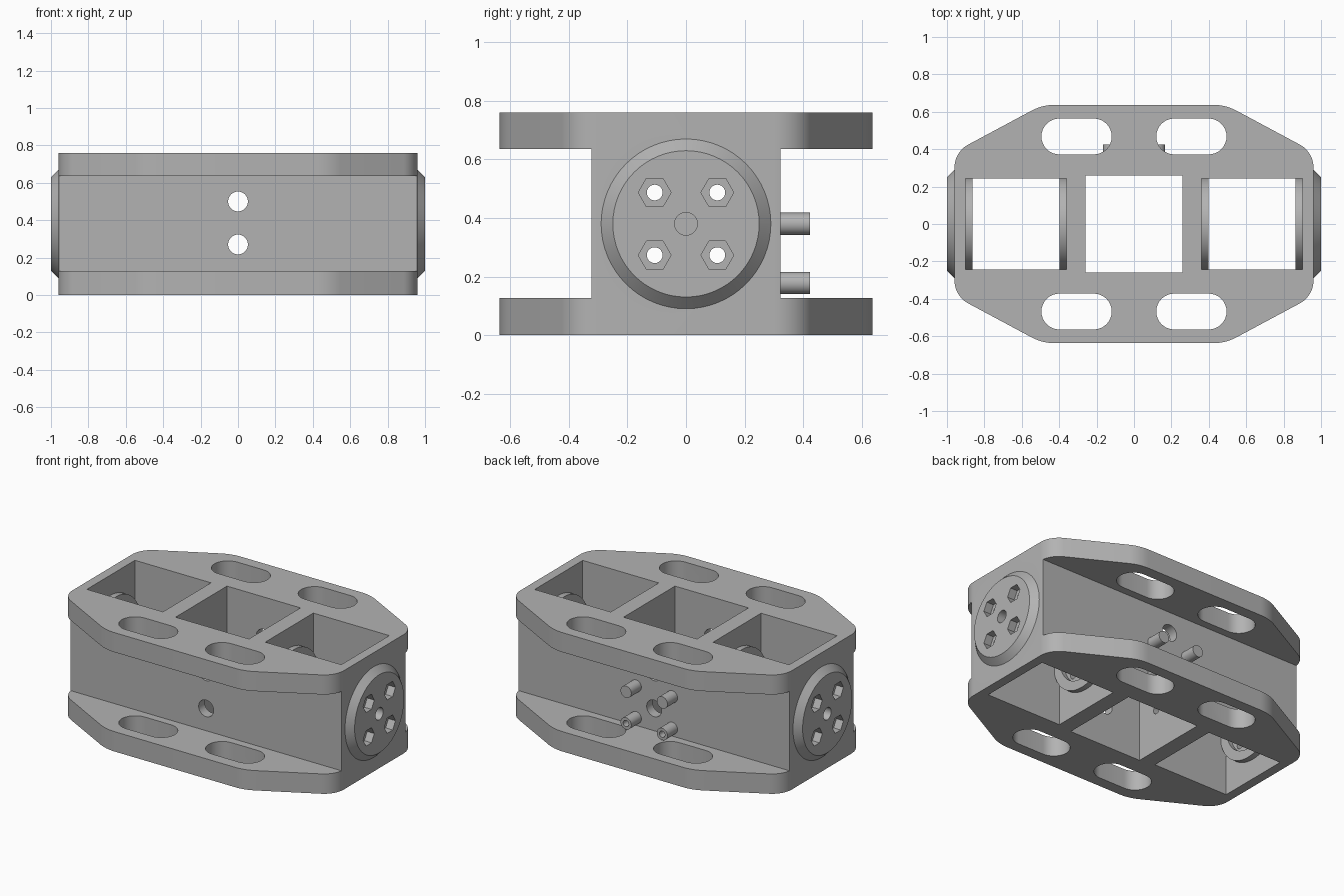
import bpy, math
from mathutils import Vector, Matrix

if "Cube" in bpy.data.objects:
    bpy.data.objects.remove(bpy.data.objects["Cube"], do_unlink=True)

grey = bpy.data.materials.new("light grey")
grey.use_nodes = True
colour = (0.45, 0.45, 0.45, 1)
grey.diffuse_color = colour
grey.node_tree.nodes["Principled BSDF"].inputs["Base Color"].default_value = colour

MID = 0.38      # height of the centre axis
TOP = 0.76


def prism(name, outline, z0, z1):
    """Extrude a flat outline between two heights."""
    n = len(outline)
    verts = [(x, y, z) for z in (z0, z1) for x, y in outline]
    faces = [list(range(n))[::-1], list(range(n, 2 * n))]
    faces += [[i, (i + 1) % n, n + (i + 1) % n, n + i] for i in range(n)]
    mesh = bpy.data.meshes.new(name)
    mesh.from_pydata(verts, [], faces)
    mesh.materials.append(grey)
    obj = bpy.data.objects.new(name, mesh)
    bpy.context.collection.objects.link(obj)
    return obj


def box(name, x0, x1, y0, y1, z0, z1):
    return prism(name, [(x0, y0), (x1, y0), (x1, y1), (x0, y1)], z0, z1)


def rod(name, axis, start, end, a, b, r, r2=None, sides=64, turn=0):
    """Cylinder or cone along x (a=y, b=z) or along y (a=x, b=z)."""
    if axis == "x":
        p, q = Vector((start, a, b)), Vector((end, a, b))
    else:
        p, q = Vector((a, start, b)), Vector((a, end, b))
    bpy.ops.mesh.primitive_cone_add(vertices=sides, radius1=r, radius2=r if r2 is None else r2,
                                    depth=(q - p).length)
    obj = bpy.context.object
    obj.name = name
    spin = Matrix.Rotation(turn, 4, "Z")
    aim = (q - p).to_track_quat("Z", "Y").to_matrix().to_4x4()
    obj.data.transform(Matrix.Translation((p + q) / 2) @ aim @ spin)
    obj.data.materials.append(grey)
    return obj


def combine(target, tool, operation="DIFFERENCE"):
    """Apply a boolean and discard the tool."""
    mod = target.modifiers.new("combine", "BOOLEAN")
    mod.operation, mod.object, mod.solver = operation, tool, "EXACT"
    dg = bpy.context.evaluated_depsgraph_get()
    mesh = bpy.data.meshes.new_from_object(target.evaluated_get(dg))
    target.modifiers.clear()
    target.data = mesh
    bpy.data.objects.remove(tool, do_unlink=True)


def rounded(points, radii, steps=10):
    """Round each corner of a closed outline."""
    out = []
    for i, p in enumerate(points):
        p = Vector(p)
        u = (Vector(points[i - 1]) - p).normalized()
        v = (Vector(points[(i + 1) % len(points)]) - p).normalized()
        half = u.angle(v) / 2
        a, b = p + u * radii[i] / math.tan(half), p + v * radii[i] / math.tan(half)
        c = p + (u + v).normalized() * radii[i] / math.sin(half)
        for k in range(steps + 1):
            d = (a - c).lerp(b - c, k / steps).normalized() * radii[i]
            out.append(tuple(c + d))
    return out


# Housing: rounded octagon, waisted at front and back to leave two flanges
corners = [(0.96, -0.385), (0.96, 0.385), (0.49, 0.637), (-0.49, 0.637),
           (-0.96, 0.385), (-0.96, -0.385), (-0.49, -0.637), (0.49, -0.637)]
housing = prism("housing", rounded(corners, [0.14, 0.14, 0.26, 0.26] * 2), 0, TOP)
for s in (-1, 1):
    y0, y1 = sorted((s * 0.322, s * 0.9))
    combine(housing, box("waist", -1.2, 1.2, y0, y1, 0.127, 0.635))

# Tapered end discs
for s in (-1, 1):
    combine(housing, rod("end_disc", "x", s * 0.95, s, 0, MID, 0.3, 0.25), "UNION")

# Three pockets open at top and bottom
combine(housing, box("centre_pocket", -0.26, 0.26, -0.26, 0.26, -0.1, 0.9))
for s in (-1, 1):
    x0, x1 = sorted((s * 0.362, s * 0.9))
    combine(housing, box("side_pocket", x0, x1, -0.242, 0.244, -0.1, 0.9))

# Round bosses inside the side pockets, each with a ring recess and hub
for s in (-1, 1):
    for wall, face in ((0.93, 0.863), (0.33, 0.397)):
        combine(housing, rod("boss", "x", s * wall, s * face, 0, MID, 0.25), "UNION")
        out = 0.01 if face < 0.6 else -0.01
        floor = 0.367 if face < 0.6 else 0.893
        groove = rod("groove", "x", s * floor, s * (face + out), 0, MID, 0.19)
        combine(groove, rod("hub", "x", s * (floor - 0.1), s * (floor + 0.1), 0, MID, 0.1))
        combine(housing, groove)

# Long slots in the flanges
for sx in (-1, 1):
    for sy in (-1, 1):
        r, cx, cy = 0.096, sx * 0.307, sy * 0.468
        arc = [math.pi * k / 16 - math.pi / 2 for k in range(17)]
        right = [(cx + 0.092 + r * math.cos(t), cy + r * math.sin(t)) for t in arc]
        left = [(cx - 0.092 - r * math.cos(t), cy - r * math.sin(t)) for t in arc]
        combine(housing, prism("slot", right + left, -0.1, 0.9))

# Bolt holes through the full length, hexagonal nut recesses and axle holes
for y in (-0.107, 0.107):
    for z in (0.273, 0.487):
        combine(housing, rod("bolt_hole", "x", -1.2, 1.2, y, z, 0.027, sides=24))
        for s in (-1, 1):
            combine(housing, rod("nut_recess", "x", s * 0.95, s * 1.1, y, z, 0.056, sides=6, turn=math.pi / 2))
for s in (-1, 1):
    combine(housing, rod("axle_hole", "x", s * 0.8, s * 1.1, 0, MID, 0.039, sides=32))

# Cable holes through the front and back walls
for z in (0.27, 0.5):
    combine(housing, rod("cable_hole", "y", -0.5, 0.5, 0, z, 0.053, sides=32))

# Four pegs on the back, the lower pair hollow
parts = [housing]
for side, x in (("right", -0.128), ("left", 0.128)):
    for level, z in (("upper", MID), ("lower", 0.178)):
        peg = rod(level + "_" + side + "_peg", "y", 0.31, 0.424, x, z, 0.038, sides=32)
        if level == "lower":
            combine(peg, rod("bore", "y", 0.33, 0.5, x, z, 0.02, sides=24))
        parts.append(peg)

# Smooth curved walls, crisp edges
bpy.ops.object.select_all(action="DESELECT")
for obj in parts:
    obj.select_set(True)
bpy.context.view_layer.objects.active = housing
bpy.ops.object.shade_smooth_by_angle(angle=math.radians(25))
